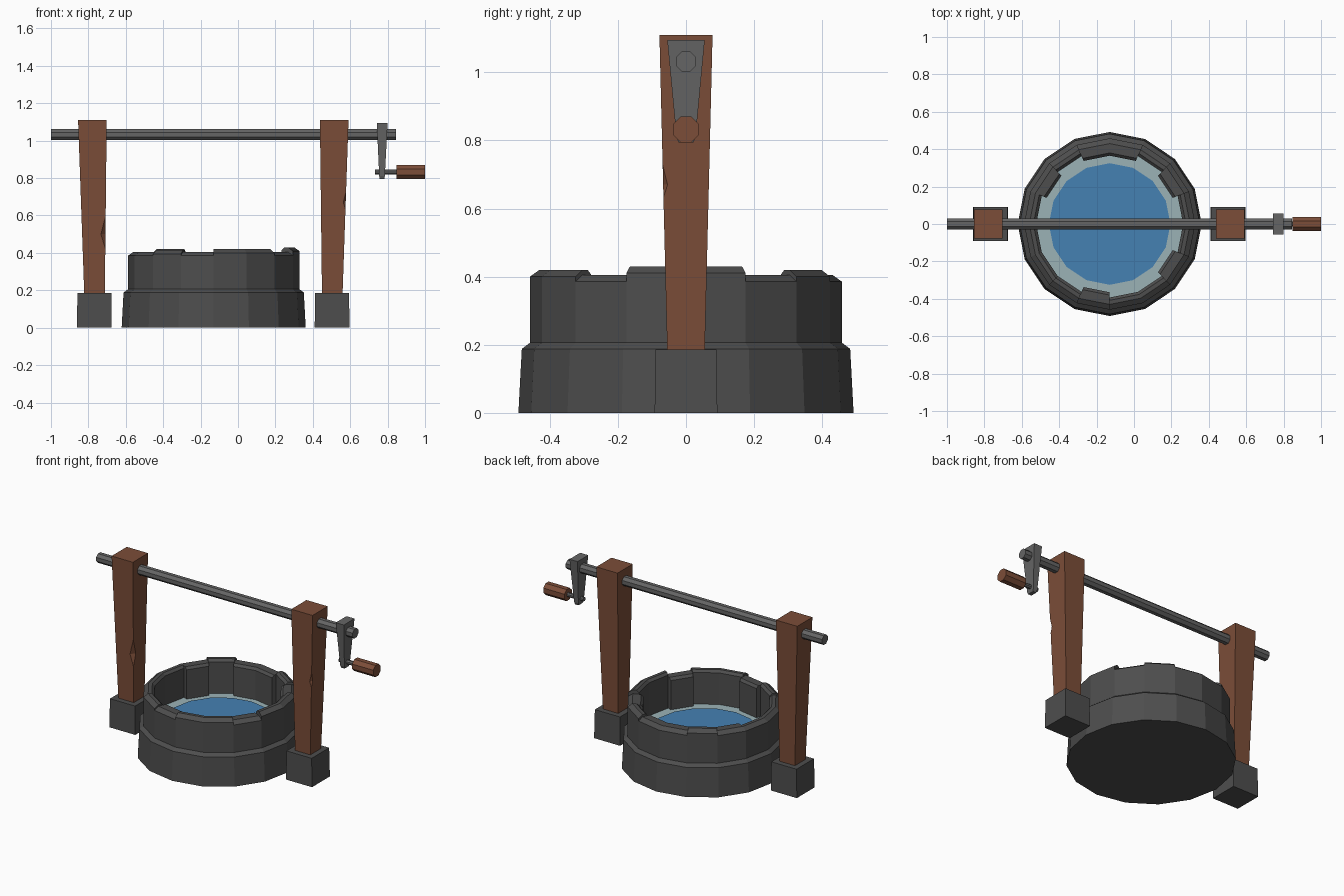
import bpy, bmesh
from math import cos, sin, pi
from mathutils import Matrix, Vector

if "Cube" in bpy.data.objects:
    bpy.data.objects.remove(bpy.data.objects["Cube"])

CX = -0.13   # well centre
N = 16       # stones per course


def mat(name, rgb):
    m = bpy.data.materials.new(name)
    m.diffuse_color = (*rgb, 1)
    m.use_nodes = True
    m.node_tree.nodes["Principled BSDF"].inputs["Base Color"].default_value = m.diffuse_color
    return m


STONE = mat("stone", (0.075, 0.075, 0.075))
IRON = mat("iron", (0.13, 0.13, 0.13))
WOOD = mat("wood", (0.2, 0.075, 0.04))
BLUE = mat("water_blue", (0.06, 0.22, 0.45))
FOAM = mat("water_foam", (0.33, 0.45, 0.47))


def finish(bm, name, material):
    bmesh.ops.recalc_face_normals(bm, faces=bm.faces)
    me = bpy.data.meshes.new(name)
    bm.to_mesh(me)
    bm.free()
    ob = bpy.data.objects.new(name, me)
    bpy.context.collection.objects.link(ob)
    me.materials.append(material)
    return ob


def ring_point(r, i, z):
    a = 2 * pi * i / N
    return Vector((CX + r * cos(a), r * sin(a), z))


def loft(bm, rings, cap=True):
    """Join equal-length rings of points, closing the ends."""
    vs = [[bm.verts.new(p) for p in r] for r in rings]
    n = len(rings[0])
    for a, b in zip(vs, vs[1:]):
        for i in range(n):
            bm.faces.new((a[i], a[(i + 1) % n], b[(i + 1) % n], b[i]))
    if cap:
        bm.faces.new(vs[0])
        bm.faces.new(vs[-1])


def rect(x0, x1, hy, z):
    return [(x0, -hy, z), (x1, -hy, z), (x1, hy, z), (x0, hy, z)]


def prism(name, sections, material):
    bm = bmesh.new()
    loft(bm, [rect(*s) for s in sections])
    return finish(bm, name, material)


def rod(name, x0, x1, z, r, material, sides=8, turn=pi / 8):
    bm = bmesh.new()
    loft(bm, [[(x, r * cos(turn + 2 * pi * i / sides), z + r * sin(turn + 2 * pi * i / sides))
               for i in range(sides)] for x in (x0, x1)])
    return finish(bm, name, material)


# Lower stone course with a sloped ledge
bm = bmesh.new()
loft(bm, [[ring_point(r, i, z) for i in range(N)]
          for r, z in ((0.492, 0), (0.482, 0.188), (0.45, 0.212))], cap=False)
bm.faces.new([v for v in bm.verts if v.co.z < 0.001])
finish(bm, "lower_stone_course", STONE)

# Upper course: individual bevelled stones of varying height and depth
heights = [.43, .405, .42, .405, .405, .42, .405, .405,
           .405, .405, .415, .405, .42, .42, .405, .43]
deep = {1, 3, 4, 6, 11, 14}
bm = bmesh.new()
for i, h in enumerate(heights):
    ri = 0.365 if i in deep else 0.393
    profile = [(0.458, 0.195), (0.458, h - 0.02), (0.43, h),
               (ri + 0.015, h), (ri, h - 0.015), (ri, 0.195)]
    loft(bm, [[ring_point(r, k, z) for r, z in profile] for k in (i, i + 1)])
finish(bm, "upper_stone_course", STONE)

# Water with a pale rim
for name, r, z, m in (("water_rim", 0.42, 0.2, FOAM), ("water", 0.325, 0.204, BLUE)):
    bm = bmesh.new()
    bm.faces.new([bm.verts.new(ring_point(r, i, z)) for i in range(N)])
    finish(bm, name, m)

# Stone footings
prism("left_footing", [(-0.862, -0.675, 0.092, 0), (-0.858, -0.677, 0.09, 0.186)], STONE)
prism("right_footing", [(0.41, 0.597, 0.092, 0), (0.412, 0.593, 0.09, 0.186)], STONE)

# Tapered posts, each with a chipped corner
left = prism("left_post", [(-0.822, -0.712, 0.055, 0.18), (-0.855, -0.702, 0.078, 1.11)], WOOD)
right = prism("right_post", [(0.449, 0.559, 0.055, 0.18), (0.438, 0.591, 0.078, 1.11)], WOOD)
for post, loc in ((left, (-0.70, -0.075, 0.5)), (right, (0.59, -0.085, 0.67))):
    bm = bmesh.new()
    bmesh.ops.create_uvsphere(bm, u_segments=4, v_segments=2, radius=1)
    bmesh.ops.transform(bm, verts=bm.verts, matrix=Matrix.Translation(loc)
                        @ Matrix.Diagonal((0.045, 0.045, 0.16, 1)))
    cutter = finish(bm, post.name + "_chip_cutter", WOOD)
    cutter.hide_render = True
    cutter.hide_viewport = True
    mod = post.modifiers.new("chip", 'BOOLEAN')
    mod.object = cutter
    mod.operation = 'DIFFERENCE'

# Axle, crank arm and handle
rod("axle", -1.0, 0.845, 1.032, 0.032, IRON)
prism("crank_arm", [(0.758, 0.782, 0.022, 0.794), (0.755, 0.785, 0.028, 0.81),
                    (0.742, 0.8, 0.055, 1.095)], IRON)
rod("handle_pin", 0.732, 0.86, 0.832, 0.014, IRON)
rod("handle_grip", 0.848, 1.0, 0.832, 0.041, WOOD)
